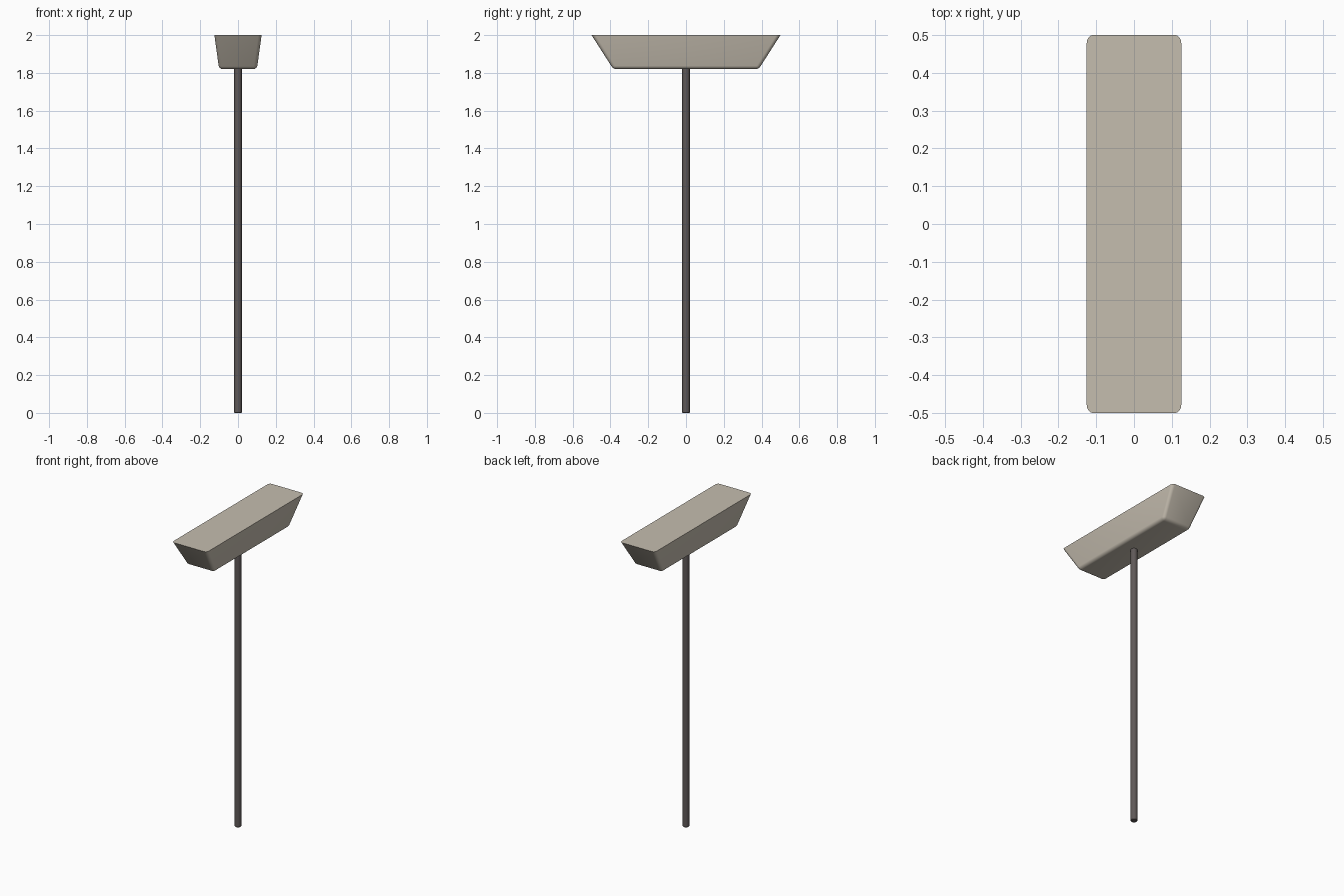
import bpy, bmesh, math
from mathutils import Matrix

if "Cube" in bpy.data.objects:
    bpy.data.objects.remove(bpy.data.objects["Cube"])


def material(name, color):
    m = bpy.data.materials.new(name)
    m.diffuse_color = (*color, 1)
    m.use_nodes = True
    m.node_tree.nodes["Principled BSDF"].inputs["Base Color"].default_value = m.diffuse_color
    return m


def finish(bm, name, mat):
    bmesh.ops.recalc_face_normals(bm, faces=bm.faces[:])
    me = bpy.data.meshes.new(name)
    bm.to_mesh(me)
    bm.free()
    me.materials.append(mat)
    ob = bpy.data.objects.new(name, me)
    bpy.context.collection.objects.link(ob)
    bpy.ops.object.select_all(action='DESELECT')
    ob.select_set(True)
    bpy.context.view_layer.objects.active = ob
    bpy.ops.object.shade_smooth_by_angle(angle=math.radians(40))
    return ob


beige = material("warm beige", (0.56, 0.51, 0.43))
dark = material("dark metal", (0.115, 0.10, 0.098))

# Tapered head: flat sharp top, rounded corners and underside
TOP, BOTTOM = 2.0, 1.82
bm = bmesh.new()
bmesh.ops.create_cube(bm, size=2)
for v in bm.verts:
    up = v.co.z > 0
    v.co.x *= 0.125 if up else 0.10
    v.co.y *= 0.50 if up else 0.385
    v.co.z = TOP if up else BOTTOM
soft = [e for e in bm.edges if min(v.co.z for v in e.verts) < TOP - 0.01]
bmesh.ops.bevel(bm, geom=soft, offset=0.018, offset_type='OFFSET',
                segments=4, profile=0.5, affect='EDGES', clamp_overlap=True)
finish(bm, "head", beige)

# Slim round pole with slightly eased foot
bm = bmesh.new()
H = 1.825
bmesh.ops.create_cone(bm, cap_ends=True, segments=24, radius1=0.02, radius2=0.02,
                      depth=H, matrix=Matrix.Translation((0, 0, H / 2)))
foot = [e for e in bm.edges if all(v.co.z < 0.01 for v in e.verts)]
bmesh.ops.bevel(bm, geom=foot, offset=0.003, segments=1, affect='EDGES')
finish(bm, "pole", dark)
